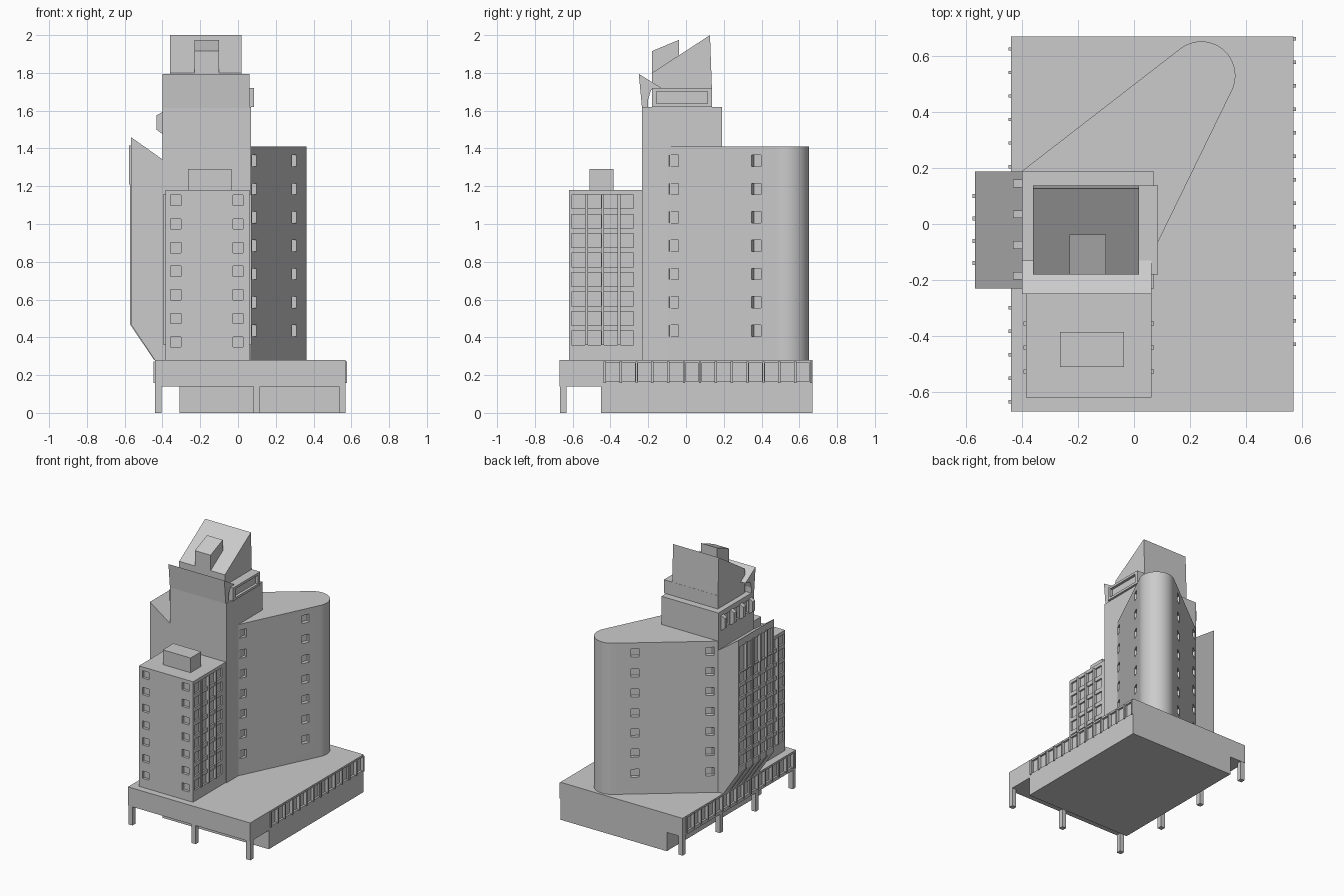
import bpy, bmesh, math
from mathutils import Matrix, Vector

if "Cube" in bpy.data.objects:
    bpy.data.objects.remove(bpy.data.objects["Cube"])

grey = bpy.data.materials.new("pale grey")
grey.use_nodes = True
grey.diffuse_color = (0.6, 0.6, 0.6, 1)
grey.node_tree.nodes["Principled BSDF"].inputs["Base Color"].default_value = (0.6, 0.6, 0.6, 1)


def finish(bm, name):
    bmesh.ops.recalc_face_normals(bm, faces=bm.faces)
    mesh = bpy.data.meshes.new(name)
    bm.to_mesh(mesh)
    bm.free()
    mesh.materials.append(grey)
    ob = bpy.data.objects.new(name, mesh)
    bpy.context.collection.objects.link(ob)
    return ob


def boxes(name, specs):
    """One mesh of boxes, each (centre, size, turn about z)."""
    bm = bmesh.new()
    for centre, size, turn in specs:
        m = Matrix.Translation(centre) @ Matrix.Rotation(turn, 4, 'Z') @ Matrix.Diagonal((*size, 1))
        bmesh.ops.create_cube(bm, size=1, matrix=m)
    return finish(bm, name)


def span(x0, x1, y0, y1, z0, z1):
    return (((x0 + x1) / 2, (y0 + y1) / 2, (z0 + z1) / 2), (x1 - x0, y1 - y0, z1 - z0), 0)


def block(name, *extent):
    return boxes(name, [span(*extent)])


def prism(name, points, axis, lo, hi):
    """Extrude a flat outline along x, y or z."""
    place = {'x': lambda a, b: (lo, a, b), 'y': lambda a, b: (a, lo, b), 'z': lambda a, b: (a, b, lo)}[axis]
    bm = bmesh.new()
    face = bm.faces.new([bm.verts.new(place(*p)) for p in points])
    out = bmesh.ops.extrude_face_region(bm, geom=[face])
    move = Vector([hi - lo if axis == k else 0 for k in 'xyz'])
    bmesh.ops.translate(bm, vec=move, verts=[v for v in out['geom'] if isinstance(v, bmesh.types.BMVert)])
    return finish(bm, name)


def cut(ob, specs):
    """Sink window recesses into a part."""
    cutter = boxes("recess_cutter", specs)
    cutter.hide_render = True
    mod = ob.modifiers.new("recesses", 'BOOLEAN')
    mod.operation = 'DIFFERENCE'
    mod.solver = 'EXACT'
    mod.object = cutter
    bpy.context.view_layer.objects.active = ob
    bpy.ops.object.modifier_apply(modifier=mod.name)
    bpy.data.objects.remove(cutter)


# Podium slab with side window bands
slab = block("podium_slab", -0.44, 0.57, -0.67, 0.67, 0.14, 0.28)
pitch = 0.084
right_edges = [-0.43 + pitch * i for i in range(14)]
left_edges = [-0.635 + pitch * i for i in range(16)]
panes, bars = [], []
for x, edges in ((0.57, right_edges), (-0.44, left_edges)):
    for a in edges[:-1]:
        panes.append(((x, a + pitch / 2, 0.215), (0.03, pitch - 0.014, 0.1), 0))
    for a in edges:
        bars.append(((x, a, 0.215), (0.016, 0.012, 0.115), 0))
cut(slab, panes)
boxes("podium_mullions", bars)

# Recessed ground floor and columns
block("ground_floor", -0.31, 0.57, -0.45, 0.67, 0, 0.14)
spots = [(x, -0.65) for x in (-0.4225, 0.1, 0.5525)] + [(-0.4225, y) for y in (-0.21, 0.21, 0.65)]
boxes("columns", [((x, y, 0.075), (0.035, 0.035, 0.15), 0) for x, y in spots])

# Front tower: punched windows in front, gridded sides
front = block("front_tower", -0.385, 0.062, -0.62, -0.22, 0.28, 1.18)
panes = [((x, -0.62, 0.375 + 0.125 * i), (0.055, 0.04, 0.055), 0)
         for x in (-0.33, 0.0) for i in range(7)]
for x in (-0.385, 0.062):
    panes += [((x, -0.57 + 0.086 * c, 0.397 + 0.103 * r), (0.024, 0.07, 0.073), 0)
              for c in range(4) for r in range(8)]
cut(front, panes)
boxes("front_tower_mullions", [((x, -0.527 + 0.086 * c, 0.76), (0.02, 0.014, 0.8), 0)
                               for x in (-0.385, 0.062) for c in range(3)])
block("front_roof_box", -0.265, -0.035, -0.51, -0.385, 1.18, 1.29)

# Main tower and its small brackets on the side
tower = block("main_tower", -0.40, 0.07, -0.233, 0.19, 0.28, 1.62)
cut(tower, [((-0.40, y, 1.535), (0.03, 0.07, 0.09), 0) for y in (0.09, -0.02, -0.13)])
for i in range(4):
    y = 0.145 - 0.11 * i
    prism("side_bracket", [(-0.38, 1.48), (-0.405, 1.48), (-0.432, 1.5), (-0.432, 1.575),
                           (-0.405, 1.59), (-0.38, 1.59)], 'y', y - 0.014, y + 0.014)

# Rounded wedge wing
cx, cy, r = 0.24, 0.53, 0.122
start, end = math.atan2(-0.437, 0.9), math.atan2(0.79, -0.61)
arc = [(cx + r * math.cos(t), cy + r * math.sin(t))
       for t in (start + (end - start) * i / 24 for i in range(25))]
heel, toe = (0.066, -0.105), (-0.40, 0.189)
wing = prism("rounded_wing", [toe, (-0.2, -0.105), heel] + arc, 'z', 0.28, 1.41)
panes = []
for a, b, stops, turn in ((heel, arc[0], (0.07, 0.82), start), (toe, arc[-1], (0.08, 0.79), end)):
    for t in stops:
        x, y = (a[k] + (b[k] - a[k]) * t for k in (0, 1))
        panes += [((x, y, 0.435 + 0.15 * i), (0.06, 0.055, 0.06), turn) for i in range(7)]
cut(wing, panes)
bpy.ops.object.select_all(action='DESELECT')
wing.select_set(True)
bpy.context.view_layer.objects.active = wing
bpy.ops.object.shade_smooth_by_angle(angle=math.radians(30))

# Side bay with slanted top and bottom, window grid and bars
bay = prism("side_bay", [(-0.39, 0.28), (-0.44, 0.28), (-0.567, 0.47), (-0.567, 1.46), (-0.39, 1.335)],
            'y', -0.23, 0.187)
columns = [-0.02 + 0.08 * k for k in range(-2, 3)]
panes = [((-0.567, y, 0.55 + 0.103 * i), (0.024, 0.064, 0.075), 0) for y in columns for i in range(7)]
panes += [((-0.567, y, 1.31), (0.024, 0.064, 0.19), 0) for y in columns]
cut(bay, panes)
for y in (y + 0.04 for y in columns[:-1]):
    block("bay_mullion", -0.577, -0.56, y - 0.007, y + 0.007, 1.21, 1.415)
    prism("bay_sill_bar", [(-0.43, 0.28), (-0.445, 0.28), (-0.572, 0.47), (-0.572, 1.21),
                           (-0.562, 1.21), (-0.562, 0.47)], 'y', y - 0.006, y + 0.006)

# Upper tier with long side window
tier = block("upper_tier", -0.36, 0.086, -0.18, 0.138, 1.62, 1.72)
cut(tier, [((0.086, -0.02, 1.67), (0.04, 0.27, 0.065), 0)])

# Flared front parapet
prism("front_parapet", [(-0.233, 1.615), (-0.25, 1.795), (-0.13, 1.72), (-0.185, 1.71),
                        (-0.2, 1.66), (-0.2, 1.615)], 'x', -0.40, 0.062)

# Slanted crown and dormer
prism("crown", [(-0.18, 1.72), (-0.18, 1.80), (0.127, 2.0), (0.137, 1.72)], 'x', -0.36, 0.018)
prism("dormer", [(-0.181, 1.79), (-0.181, 1.915), (-0.037, 1.975), (-0.037, 1.79)], 'x', -0.23, -0.10)
